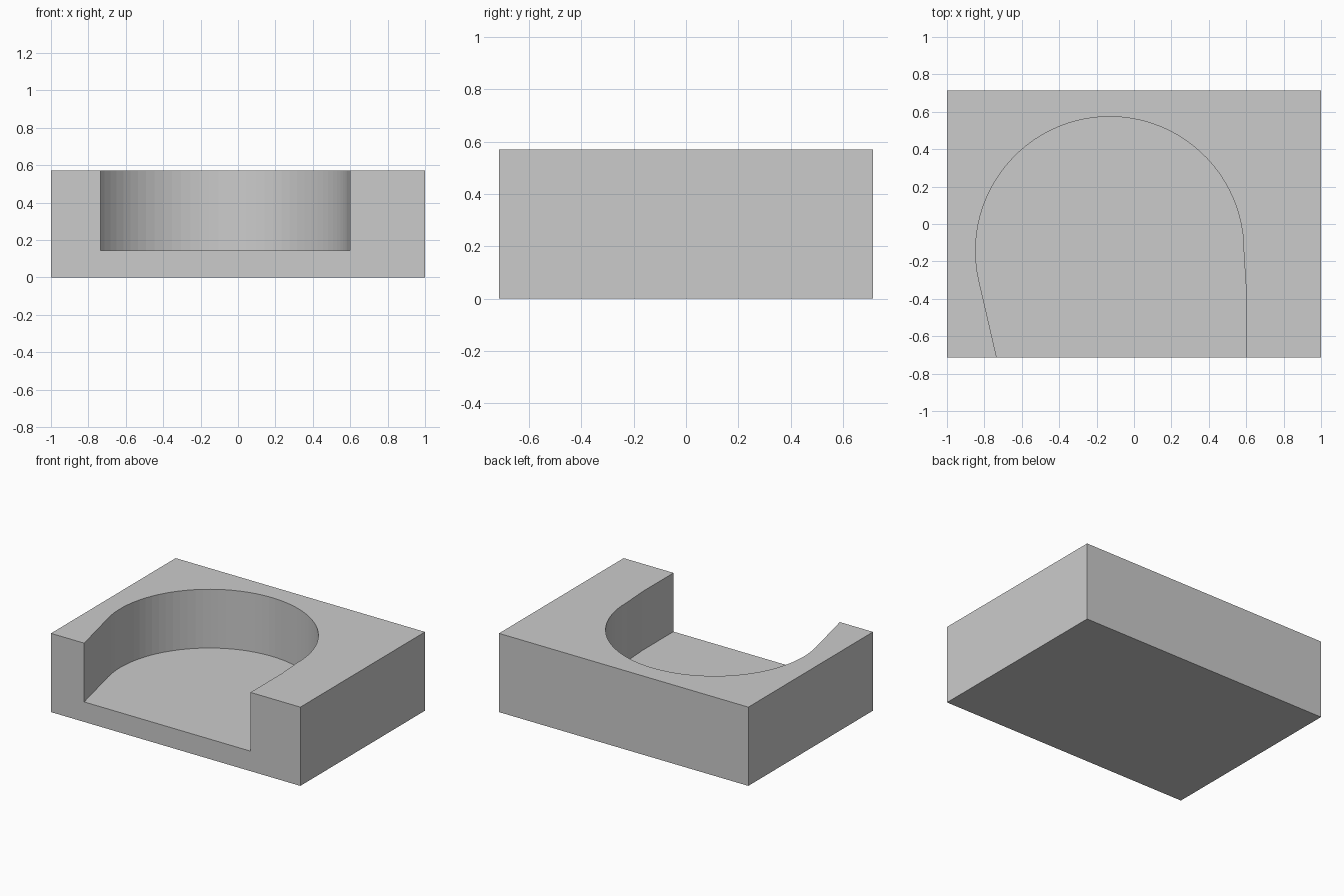
import bpy, bmesh, math

if "Cube" in bpy.data.objects:
    bpy.data.objects.remove(bpy.data.objects["Cube"])

W, D, H = 2.0, 1.428, 0.571        # block size
FLOOR = 0.145                      # pocket floor height
CX, CY, R = -0.13, -0.143, 0.717   # round part of the pocket

grey = bpy.data.materials.new("light grey")
grey.diffuse_color = (0.6, 0.6, 0.6, 1)
grey.use_nodes = True
grey.node_tree.nodes["Principled BSDF"].inputs["Base Color"].default_value = grey.diffuse_color


def prism(name, outline, z0, z1):
    """Extrude a counter-clockwise outline from z0 to z1."""
    bm = bmesh.new()
    face = bm.faces.new([bm.verts.new((x, y, z0)) for x, y in outline])
    top = bmesh.ops.extrude_face_region(bm, geom=[face])["geom"]
    bmesh.ops.translate(bm, vec=(0, 0, z1 - z0),
                        verts=[v for v in top if isinstance(v, bmesh.types.BMVert)])
    bmesh.ops.recalc_face_normals(bm, faces=bm.faces)
    mesh = bpy.data.meshes.new(name)
    bm.to_mesh(mesh)
    bm.free()
    mesh.materials.append(grey)
    obj = bpy.data.objects.new(name, mesh)
    bpy.context.collection.objects.link(obj)
    return obj


# Solid block
block = prism("block", [(-W/2, -D/2), (W/2, -D/2), (W/2, D/2), (-W/2, D/2)], 0, H)

# Pocket: round arc running into a straight right wall and a slanted left wall
front = -D / 2
arc = [(CX + R * math.cos(a), CY + R * math.sin(a))
       for a in (math.radians(-1 + 194 * i / 48) for i in range(49))]
slant = math.tan(math.radians(13))
x, y = arc[-1]
left_end = (x + (y - front + 0.2) * slant, front - 0.2)
outline = [left_end, (0.6, front - 0.2), (0.6, -0.36)] + arc
cutter = prism("pocket_cutter", outline, FLOOR, H + 0.2)
cutter.hide_render = True

# Cut the pocket and drop the helper
cut = block.modifiers.new("pocket", "BOOLEAN")
cut.operation = "DIFFERENCE"
cut.solver = "EXACT"
cut.object = cutter
bpy.context.view_layer.objects.active = block
block.select_set(True)
bpy.ops.object.modifier_apply(modifier=cut.name)
bpy.data.objects.remove(cutter, do_unlink=True)
